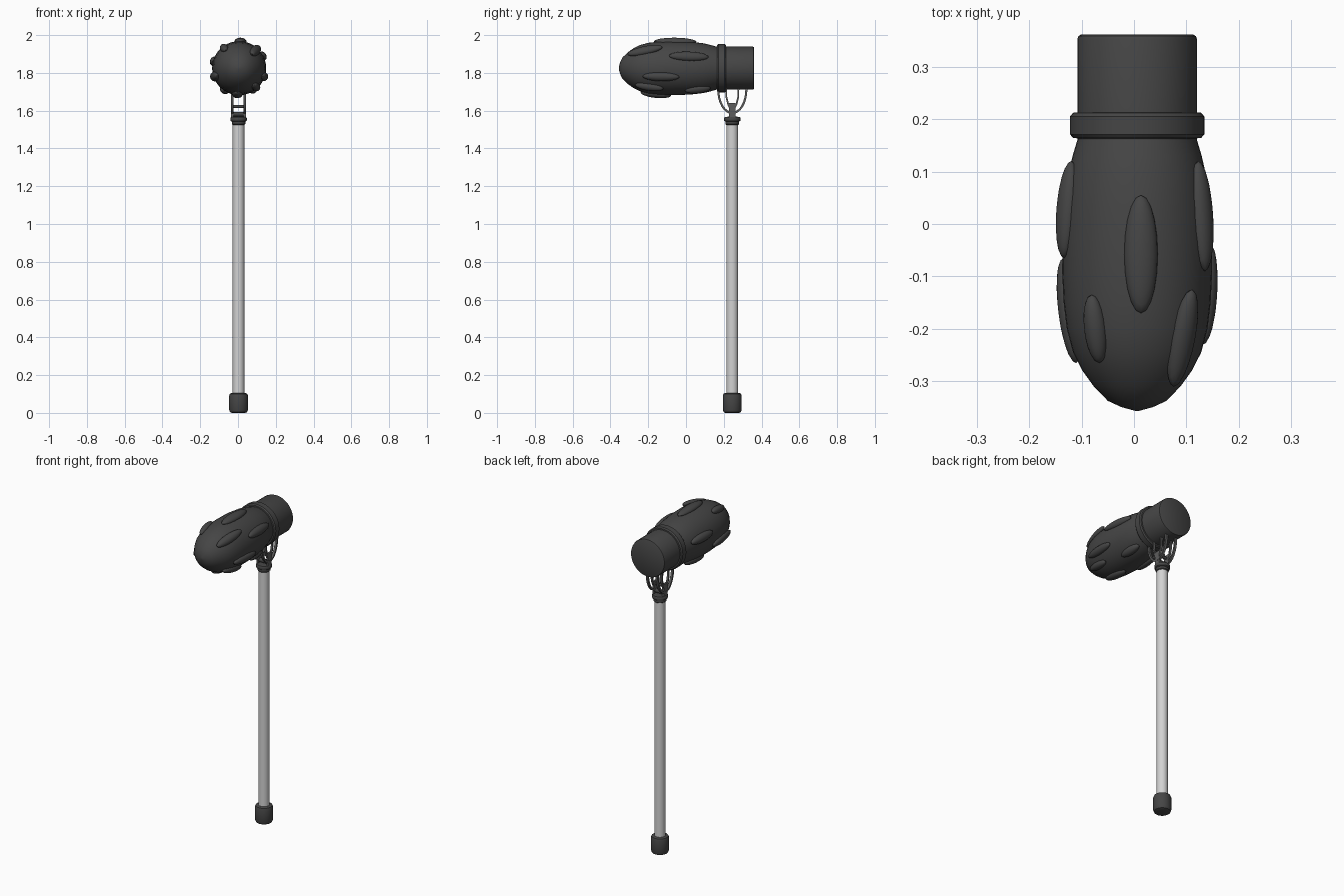
import bpy, bmesh, math
from mathutils import Matrix, Vector

if "Cube" in bpy.data.objects:
    bpy.data.objects.remove(bpy.data.objects["Cube"])


def material(name, v):
    m = bpy.data.materials.new(name)
    m.diffuse_color = (v, v, v, 1)
    m.use_nodes = True
    m.node_tree.nodes["Principled BSDF"].inputs["Base Color"].default_value = m.diffuse_color
    return m


DARK = material("dark_rubber", 0.06)
STEEL = material("yoke_grey", 0.11)
SILVER = material("silver_metal", 0.65)


def finish(bm, name, mat, smooth=40):
    bmesh.ops.recalc_face_normals(bm, faces=bm.faces)
    me = bpy.data.meshes.new(name)
    bm.to_mesh(me)
    bm.free()
    me.materials.append(mat)
    ob = bpy.data.objects.new(name, me)
    bpy.context.collection.objects.link(ob)
    bpy.ops.object.select_all(action='DESELECT')
    ob.select_set(True)
    bpy.context.view_layer.objects.active = ob
    bpy.ops.object.shade_smooth_by_angle(angle=math.radians(smooth))
    return ob


def lathe(name, profile, mat, matrix, n=32):
    """Revolve (radius, height) points about z, then place with matrix."""
    bm = bmesh.new()
    rings = []
    for r, h in profile:
        rings.append([bm.verts.new((r * math.cos(2 * math.pi * i / n),
                                    r * math.sin(2 * math.pi * i / n), h)) for i in range(n)])
    for a, b in zip(rings, rings[1:]):
        for i in range(n):
            j = (i + 1) % n
            bm.faces.new((a[i], a[j], b[j], b[i]))
    bm.faces.new(rings[0])
    bm.faces.new(rings[-1])
    bm.transform(matrix)
    return finish(bm, name, mat)


CX, CY, CZ = 0.006, 0.245, 1.825
POLE = Matrix.Translation((0.003, CY, 0))
# local z -> world y
HEAD = Matrix.Translation((CX, 0, CZ)) @ Matrix.Rotation(-math.pi / 2, 4, 'X')

# Pole with foot cap and top collar
lathe("pole", [(0.031, 0.08), (0.031, 1.54)], SILVER, POLE, 24)
lathe("foot_cap", [(0.036, 0), (0.045, 0.004), (0.05, 0.016), (0.05, 0.09),
                   (0.046, 0.101), (0.038, 0.105)], DARK, POLE, 24)
lathe("pole_collar", [(0.032, 1.525), (0.036, 1.529), (0.036, 1.542), (0.043, 1.546),
                      (0.044, 1.552), (0.044, 1.56), (0.04, 1.566), (0.025, 1.568)], DARK, POLE, 24)

# Padded head, collar ring and rear barrel
BODY = [(0.004, -0.356), (0.03, -0.349), (0.056, -0.337), (0.083, -0.309), (0.104, -0.28),
        (0.122, -0.245), (0.134, -0.2), (0.14, -0.15), (0.143, -0.09), (0.142, -0.03),
        (0.139, 0.03), (0.132, 0.09), (0.123, 0.13), (0.111, 0.17)]
lathe("padded_head", BODY, DARK, HEAD, 40)
lathe("collar_ring", [(0.11, 0.163), (0.122, 0.164), (0.128, 0.171), (0.128, 0.205),
                      (0.122, 0.212), (0.11, 0.213)], DARK, HEAD, 40)
lathe("rear_barrel", [(0.114, 0.16), (0.114, 0.352), (0.112, 0.358), (0.107, 0.361)],
      DARK, HEAD, 40)


def body_radius(y):
    for (r0, y0), (r1, y1) in zip(BODY, BODY[1:]):
        if y0 <= y <= y1:
            return r0 + (r1 - r0) * (y - y0) / (y1 - y0)
    return 0.11


# Raised pads: angle round the head (0 = +x, 90 = up), start y, end y, half width
PADS = [(87, -0.17, 0.055, 0.032), (27, -0.09, 0.12, 0.026), (-19, -0.23, -0.035, 0.024),
        (47, -0.31, -0.125, 0.026), (-57, -0.005, 0.13, 0.024), (-94, -0.24, -0.08, 0.028),
        (165, -0.065, 0.12, 0.026), (199, -0.265, -0.065, 0.026), (127, -0.265, -0.135, 0.022),
        (236, -0.06, 0.11, 0.026), (-48, -0.27, -0.12, 0.022)]
bm = bmesh.new()
for deg, y0, y1, w in PADS:
    a = math.radians(deg)
    radial = Vector((math.cos(a), 0, math.sin(a)))
    q0, q1 = y0 + 0.03, y1 - 0.03
    along = (Vector((0, q1 - q0, 0)) + radial * (body_radius(q1) - body_radius(q0))).normalized()
    side = along.cross(radial).normalized()
    out = side.cross(along)
    mid = (y0 + y1) / 2
    pos = Vector((CX, mid, CZ)) + radial * (body_radius(mid) - 0.002)
    rot = Matrix((side, along, out)).transposed().to_4x4()
    scale = Matrix.Diagonal((w, (y1 - y0) / 2 / max(along.y, 0.5), 0.021, 1))
    bmesh.ops.create_uvsphere(bm, u_segments=20, v_segments=12, radius=1,
                              matrix=Matrix.Translation(pos) @ rot @ scale)
finish(bm, "raised_pads", DARK)


def strip(name, pts, x, width, thick, mat):
    """Flat band following (y, z) points in the plane at x."""
    bm = bmesh.new()
    rows = []
    for i, p in enumerate(pts):
        t = (Vector(pts[min(i + 1, len(pts) - 1)]) - Vector(pts[max(i - 1, 0)])).normalized()
        n = Vector((-t.y, t.x)) * width / 2
        rows.append([bm.verts.new((x + sx * thick / 2, p[0] + s * n.x, p[1] + s * n.y))
                     for sx, s in ((-1, -1), (1, -1), (1, 1), (-1, 1))])
    for a, b in zip(rows, rows[1:]):
        for i in range(4):
            j = (i + 1) % 4
            bm.faces.new((a[i], a[j], b[j], b[i]))
    bm.faces.new(rows[0])
    bm.faces.new(rows[-1])
    return finish(bm, name, mat, 30)


# Yoke: two side plates, each an outer U with an inner splayed brace
U = [(CY - 0.075 * math.cos(t), 1.725 - 0.137 * math.sin(t) ** 0.9)
     for t in [math.pi * i / 16 for i in range(17)]]
for side, x in (("left", -0.03), ("right", 0.036)):
    strip("yoke_loop_" + side, U, x, 0.011, 0.014, STEEL)
    for tag, s in (("front", -1), ("rear", 1)):
        brace = [(CY + s * 0.006, 1.60), (CY + s * 0.022, 1.635),
                 (CY + s * 0.031, 1.67), (CY + s * 0.033, 1.725)]
        strip(f"yoke_brace_{tag}_{side}", brace, x, 0.009, 0.012, STEEL)
    # hub plate and foot of each side
    strip("yoke_hub_" + side, [(CY, 1.562), (CY, 1.64)], x, 0.034, 0.012, STEEL)

# Pins joining the two plates
for name, z, r in (("upper_pin", 1.622, 0.008), ("lower_pin", 1.582, 0.012)):
    m = Matrix.Translation((0.003, CY, z)) @ Matrix.Rotation(math.pi / 2, 4, 'Y')
    lathe(name, [(r, -0.036), (r, 0.036)], DARK, m, 12)
